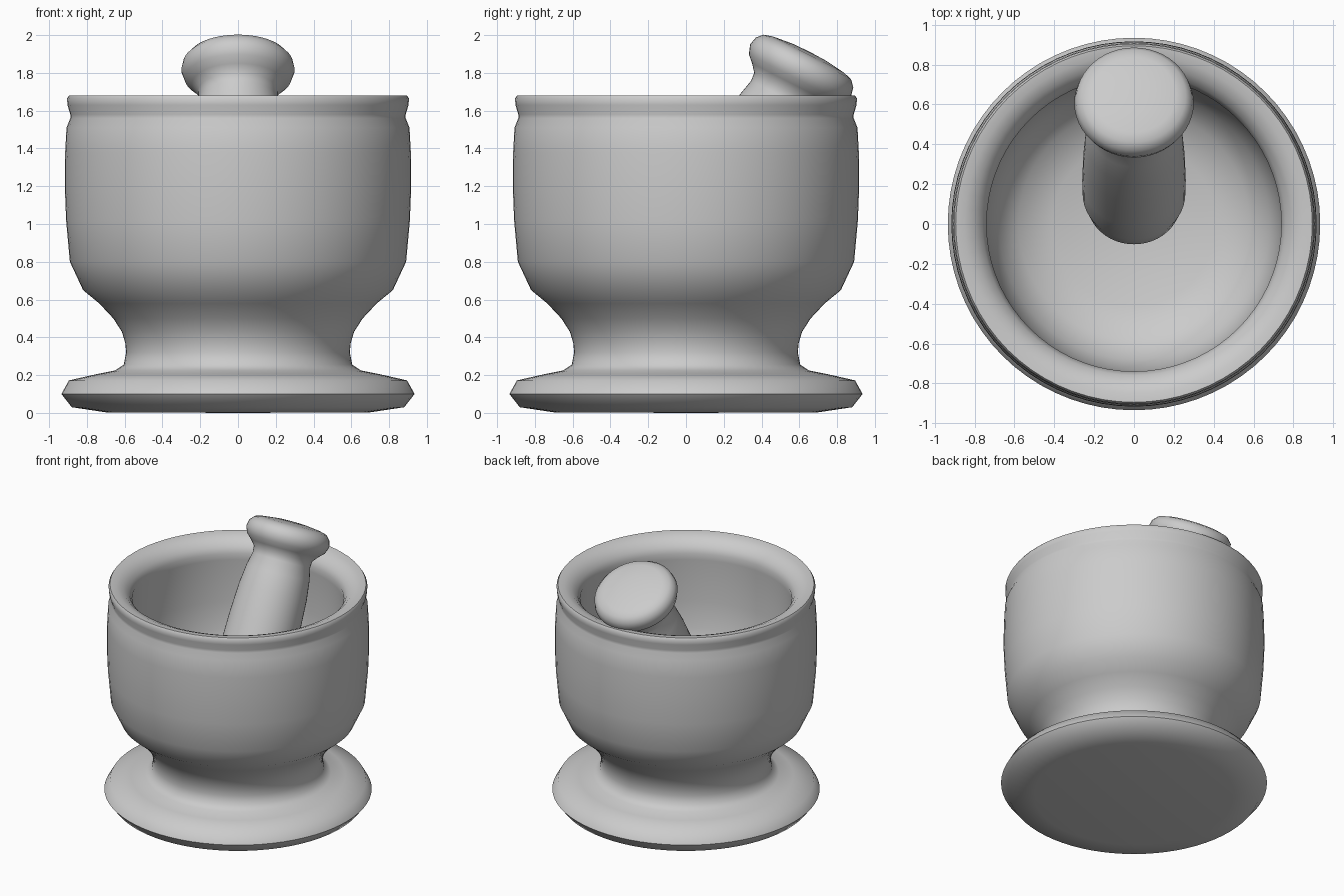
import bpy, bmesh, math
from mathutils import Matrix, Vector

if "Cube" in bpy.data.objects:
    bpy.data.objects.remove(bpy.data.objects["Cube"])


def lathe(name, profile, steps=72):
    """Spin an (r, z) profile around z into a smooth closed solid."""
    bm = bmesh.new()
    verts = [bm.verts.new((r, 0, z)) for r, z in profile]
    edges = [bm.edges.new(pair) for pair in zip(verts, verts[1:])]
    bmesh.ops.spin(bm, geom=verts + edges, cent=(0, 0, 0), axis=(0, 0, 1),
                   angle=2 * math.pi, steps=steps, use_duplicate=False)
    bmesh.ops.remove_doubles(bm, verts=bm.verts, dist=0.0005)
    bmesh.ops.recalc_face_normals(bm, faces=bm.faces)
    mesh = bpy.data.meshes.new(name)
    bm.to_mesh(mesh)
    bm.free()
    obj = bpy.data.objects.new(name, mesh)
    bpy.context.collection.objects.link(obj)
    bpy.ops.object.select_all(action='DESELECT')
    obj.select_set(True)
    bpy.context.view_layer.objects.active = obj
    bpy.ops.object.shade_smooth_by_angle(angle=math.radians(50))
    return obj


# Mortar: foot, waist, bowl wall, grooved lip, then down the inside
foot = [(0, 0), (0.70, 0.003), (0.88, 0.03), (0.935, 0.10), (0.895, 0.172),
        (0.75, 0.205), (0.65, 0.225), (0.605, 0.255)]
waist = [(0.592, 0.32), (0.597, 0.37), (0.615, 0.43), (0.66, 0.50), (0.735, 0.58)]
wall = [(0.82, 0.65), (0.89, 0.80), (0.91, 1.02), (0.917, 1.20),
        (0.915, 1.38), (0.908, 1.51), (0.888, 1.56)]
lip = [(0.888, 1.58), (0.903, 1.63), (0.905, 1.665), (0.895, 1.68),
       (0.85, 1.676), (0.80, 1.655), (0.76, 1.615), (0.74, 1.57)]
inside = [(0.745, 1.52), (0.745, 1.20), (0.73, 1.0), (0.68, 0.84),
          (0.58, 0.73), (0.41, 0.665), (0, 0.65)]
lathe("mortar", foot + waist + wall + lip + inside)

# Pestle: rounded grinding end, flaring shaft, neck and mushroom head
end = [(0, -1.24), (0.10, -1.225), (0.18, -1.18), (0.235, -1.10), (0.258, -1.0)]
shaft = [(0.26, -0.85), (0.255, -0.60), (0.245, -0.40), (0.228, -0.26), (0.208, -0.17)]
head = [(0.212, -0.125), (0.245, -0.085), (0.282, -0.05), (0.30, 0.0),
        (0.29, 0.045), (0.26, 0.078), (0.21, 0.092), (0.10, 0.105), (0, 0.108)]
pestle = lathe("pestle", end + shaft + head, steps=48)

# Lean the pestle back against the lip
pestle.data.transform(Matrix.Translation(Vector((0, 0.607, 1.815)))
                      @ Matrix.Rotation(math.radians(-27), 4, 'X'))
